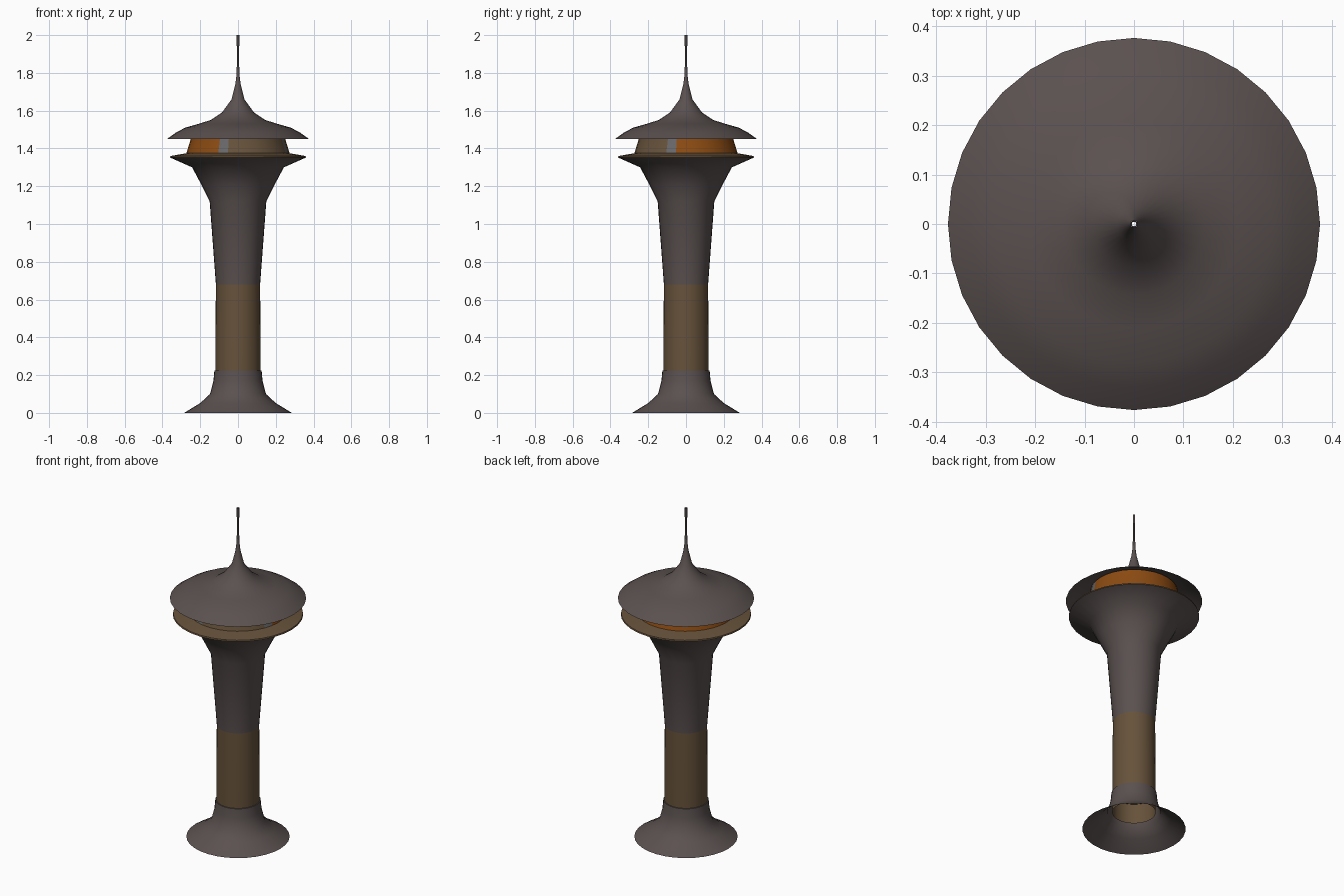
import bpy, math

if "Cube" in bpy.data.objects:
    bpy.data.objects.remove(bpy.data.objects["Cube"])

SIDES = 32

def material(name, rgb):
    m = bpy.data.materials.new(name)
    m.diffuse_color = (*rgb, 1.0)
    m.use_nodes = True
    m.node_tree.nodes["Principled BSDF"].inputs["Base Color"].default_value = m.diffuse_color
    return m

GREY = material("warm grey", (0.103, 0.082, 0.080))
BROWN = material("brown", (0.133, 0.084, 0.043))
ORANGE = material("orange", (0.26, 0.070, 0.006))
SLATE = material("slate", (0.14, 0.135, 0.14))

def lathe(name, profile, mats, sides=SIDES, rule=None):
    """Open surface of revolution from (radius, z) points, listed upward."""
    verts, faces = [], []
    for r, z in profile:
        for j in range(sides):
            a = 2 * math.pi * j / sides
            verts.append((r * math.cos(a), r * math.sin(a), z))
    for i in range(len(profile) - 1):
        for j in range(sides):
            k = (j + 1) % sides
            faces.append((i * sides + j, i * sides + k,
                          (i + 1) * sides + k, (i + 1) * sides + j))
    mesh = bpy.data.meshes.new(name)
    mesh.from_pydata(verts, [], faces)
    mesh.update()
    for m in mats:
        mesh.materials.append(m)
    if rule:
        for p in mesh.polygons:
            p.material_index = rule(p.center)
    ob = bpy.data.objects.new(name, mesh)
    bpy.context.collection.objects.link(ob)
    bpy.ops.object.select_all(action='DESELECT')
    ob.select_set(True)
    bpy.context.view_layer.objects.active = ob
    bpy.ops.object.shade_smooth_by_angle(angle=math.radians(42))
    return ob

# flared hollow foot
lathe("base_flare", [(0.285, 0), (0.20, 0.052), (0.148, 0.10), (0.13, 0.17),
                     (0.125, 0.225), (0.118, 0.226)], [GREY])

# open brown shaft
lathe("lower_shaft", [(0.12, 0.105), (0.12, 0.35), (0.117, 0.68)], [BROWN])

# grey upper shaft opening into the funnel under the gallery
lathe("upper_shaft", [(0.117, 0.68), (0.15, 1.12), (0.195, 1.21),
                      (0.243, 1.30), (0.36, 1.352)], [GREY])

# gallery lip and floor
lathe("gallery_deck", [(0.36, 1.352), (0.358, 1.36), (0.27, 1.375)], [BROWN])

# window drum, coloured by direction (angle from the front, towards the right)
def drum_colour(c):
    phi = math.degrees(math.atan2(c.x, -c.y))
    if -11 < phi < 62:
        return 0
    if -26 < phi < 80:
        return 1
    return 2

lathe("window_drum", [(0.273, 1.375), (0.25, 1.45), (0.24, 1.515)],
      [BROWN, SLATE, ORANGE], rule=drum_colour)

# sweeping hollow roof
lathe("roof", [(0.376, 1.45), (0.33, 1.483), (0.28, 1.51), (0.21, 1.53),
               (0.143, 1.551), (0.085, 1.59), (0.034, 1.66), (0.014, 1.74),
               (0.008, 1.79)], [GREY])

# thin hollow antenna with two thicker sleeves
lathe("antenna", [(0.008, 1.79), (0.007, 1.83), (0.0045, 1.835), (0.0045, 1.94),
                  (0.007, 1.942), (0.007, 2.0)], [GREY], sides=12)
